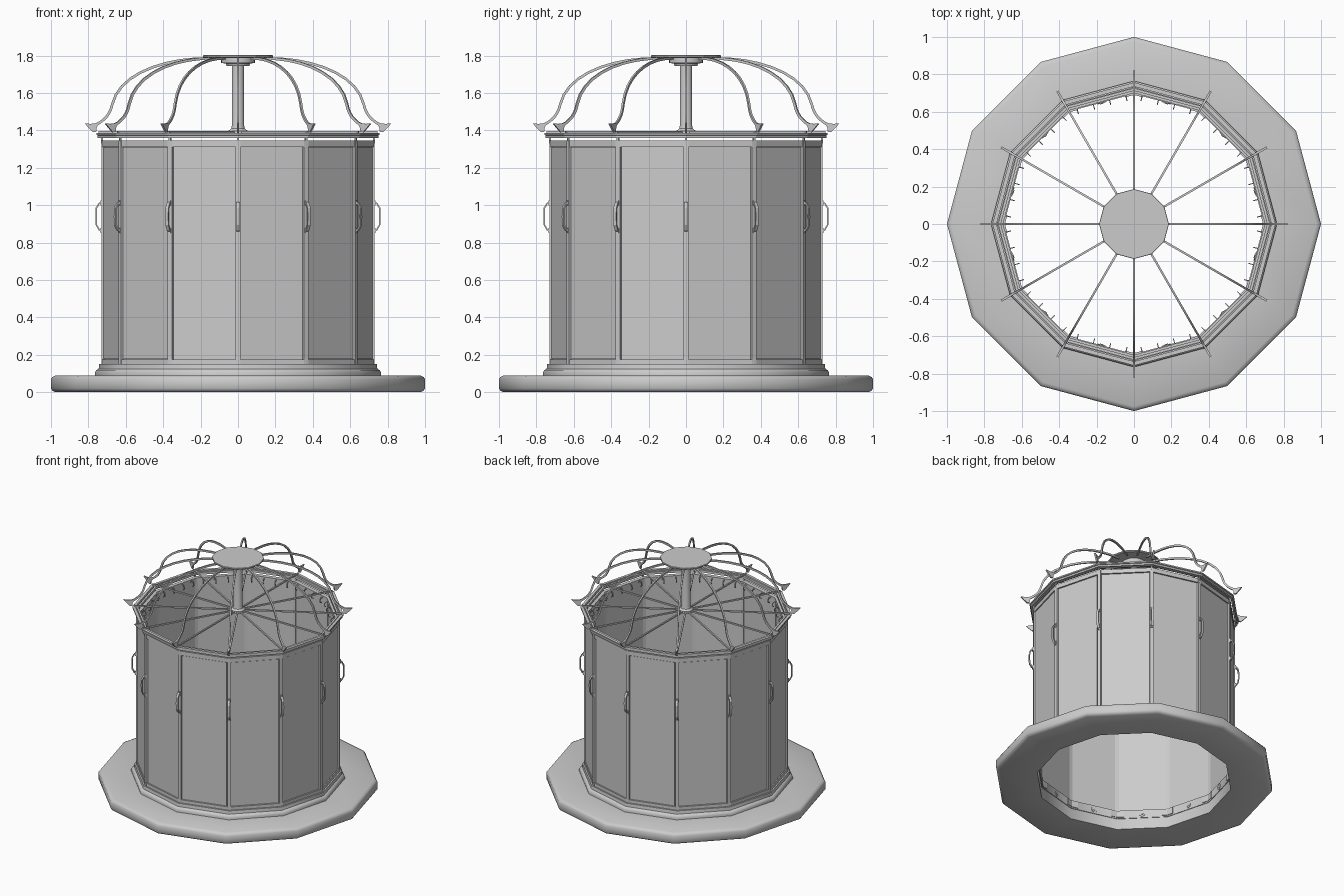
import bpy, bmesh
from math import sin, cos, pi, radians
from mathutils import Vector, Matrix
from mathutils.geometry import interpolate_bezier

if "Cube" in bpy.data.objects:
    bpy.data.objects.remove(bpy.data.objects["Cube"])

N = 12
STEP = 2 * pi / N
A = cos(STEP / 2)                      # corner radius -> face distance
CORNERS = [k * STEP for k in range(N)]
SIDES = [(k + 0.5) * STEP for k in range(N)]


def finish(bm, name, smooth=None):
    bmesh.ops.recalc_face_normals(bm, faces=bm.faces)
    me = bpy.data.meshes.new(name)
    bm.to_mesh(me)
    bm.free()
    ob = bpy.data.objects.new(name, me)
    bpy.context.collection.objects.link(ob)
    if smooth:
        bpy.ops.object.select_all(action='DESELECT')
        ob.select_set(True)
        bpy.context.view_layer.objects.active = ob
        bpy.ops.object.shade_smooth_by_angle(angle=radians(smooth))
    return ob


def place(r, t, z, a):
    return Vector((r * cos(a) - t * sin(a), r * sin(a) + t * cos(a), z))


def loft(bm, loops, closed=False):
    rows = [[bm.verts.new(p) for p in lp] for lp in loops]
    n = len(rows[0])
    for i in range(len(rows) if closed else len(rows) - 1):
        p, q = rows[i], rows[(i + 1) % len(rows)]
        for j in range(n):
            bm.faces.new((p[j], p[(j + 1) % n], q[(j + 1) % n], q[j]))
    if not closed:
        bm.faces.new(rows[0])
        bm.faces.new(rows[-1])


def ring(name, profile, smooth=None):
    bm = bmesh.new()
    loft(bm, [[place(r, 0, z, a) for r, z in profile] for a in CORNERS], True)
    return finish(bm, name, smooth)


def rect(r0, r1, z0, z1):
    return [(r0, z0), (r1, z0), (r1, z1), (r0, z1)]


def plate(bm, outline, w, a, t=0):
    loft(bm, [[place(r, t + s * w / 2, z, a) for r, z in outline] for s in (-1, 1)])


def strip(bm, path, w, h, a, t=0):
    pts = [Vector(p) for p in path]
    loops = []
    for i, p in enumerate(pts):
        d = (pts[min(i + 1, len(pts) - 1)] - pts[max(i - 1, 0)]).normalized()
        n = Vector((-d.y, d.x)) * h / 2
        loops.append([place(q.x, t + s * w / 2, q.y, a)
                      for q, s in ((p - n, -1), (p - n, 1), (p + n, 1), (p + n, -1))])
    loft(bm, loops)


def curve(*p, n=10):
    return [(v.x, v.y) for v in interpolate_bezier(*[Vector((x, y, 0)) for x, y in p], n)]


def repeat(name, angles, build, smooth=None):
    bm = bmesh.new()
    for a in angles:
        build(bm, a)
    return finish(bm, name, smooth)


# Base, plinth and wall shell
ring("base_rim", [(.70, 0), (.975, 0), (.992, .008), (1, .02), (1, .07),
                  (.992, .082), (.975, .09), (.70, .09)], 40)
ring("plinth", [(.695, .085), (.765, .085), (.765, .105), (.758, .118),
                (.745, .125), (.742, .15), (.695, .15)], 40)
ring("wall_shell", rect(.705, .718, .14, 1.345))
ring("bottom_band", rect(.71, .731, .145, .175))
ring("top_band", rect(.70, .731, 1.312, 1.345))

# Raised panels and corner posts
repeat("panels", SIDES, lambda bm, a: plate(bm, rect(.708 * A, .725 * A, .178, 1.308), .335, a))
repeat("corner_posts", CORNERS, lambda bm, a: plate(bm, rect(.70, .73, .15, 1.343), .026, a))
repeat("rail_pins", CORNERS, lambda bm, a: plate(bm, rect(.722, .732, 1.33, 1.37), .01, a))

# Door handles on the posts
def handle(bm, a):
    strip(bm, [(.727, 1.017), (.742, 1.01), (.757, .985), (.758, .94),
               (.757, .895), (.742, .868), (.727, .86)], .018, .008, a)
    for z in (.865, 1.012):
        plate(bm, rect(.727, .736, z - .014, z + .014), .018, a)
repeat("handles", CORNERS, handle)

# Upper rail with inner lip
ring("upper_rail", [(.735, 1.36), (.750, 1.36), (.750, 1.373), (.757, 1.376),
                    (.757, 1.386), (.735, 1.386)])
ring("inner_rail", rect(.712, .727, 1.362, 1.38))
repeat("rail_links", CORNERS, lambda bm, a: plate(bm, rect(.715, .745, 1.364, 1.38), .012, a))

# Small hooks inside the top band
def hooks(bm, a):
    for t in (-.135, -.045, .045, .135):
        strip(bm, [(.685, 1.335), (.665, 1.335), (.652, 1.325), (.648, 1.312),
                   (.653, 1.30), (.662, 1.298)], .005, .005, a, t)
        plate(bm, rect(.675, .685, 1.32, 1.343), .016, a, t)
repeat("hooks", SIDES, hooks)

# Bolts and joint plates inside the plinth
def bolt(bm, a):
    for rad, depth in ((.022, .008), (.009, .014)):
        m = (Matrix.Rotation(a, 4, 'Z') @ Matrix.Translation((.695 * A, 0, .118))
             @ Matrix.Rotation(pi / 2, 4, 'Y'))
        bmesh.ops.create_cone(bm, cap_ends=True, segments=16, radius1=rad,
                              radius2=rad, depth=depth, matrix=m)
repeat("plinth_bolts", SIDES, bolt)

def joint(bm, a):
    for t in (-.155, .155):
        plate(bm, rect(.69 * A, .70 * A, .095, .145), .05, a, t)
repeat("joint_plates", SIDES, joint)

# Roof spokes, centre pole and cap
repeat("spokes", CORNERS, lambda bm, a: strip(bm, [(.03, 1.391), (.745, 1.391)], .011, .011, a))

def turned(name, profile, n, smooth=None):
    bm = bmesh.new()
    loft(bm, [[place(r, 0, z, k * 2 * pi / n) for k in range(n)] for r, z in profile])
    return finish(bm, name, smooth)

turned("centre_pole", [(.05, 1.38), (.05, 1.398), (.036, 1.41), (.033, 1.425), (.033, 1.75)], 24, 35)
turned("pole_head", [(.06, 1.745), (.065, 1.758), (.09, 1.76), (.09, 1.79)], 24, 35)
turned("top_disc", [(.183, 1.788), (.187, 1.792), (.187, 1.80), (.185, 1.802)], 12)

# Curved roof ribs with pointed feet
rib_path = (curve((.14, 1.785), (.40, 1.79), (.635, 1.70), (.672, 1.54))
            + curve((.672, 1.54), (.685, 1.48), (.715, 1.455), (.765, 1.425), n=7)[1:])

def rib(bm, a):
    strip(bm, rib_path, .011, .014, a)
    plate(bm, [(.735, 1.45), (.765, 1.437), (.79, 1.435), (.82, 1.437),
               (.80, 1.415), (.775, 1.39), (.757, 1.393), (.756, 1.415)], .012, a)
repeat("roof_ribs", CORNERS, rib, 35)
